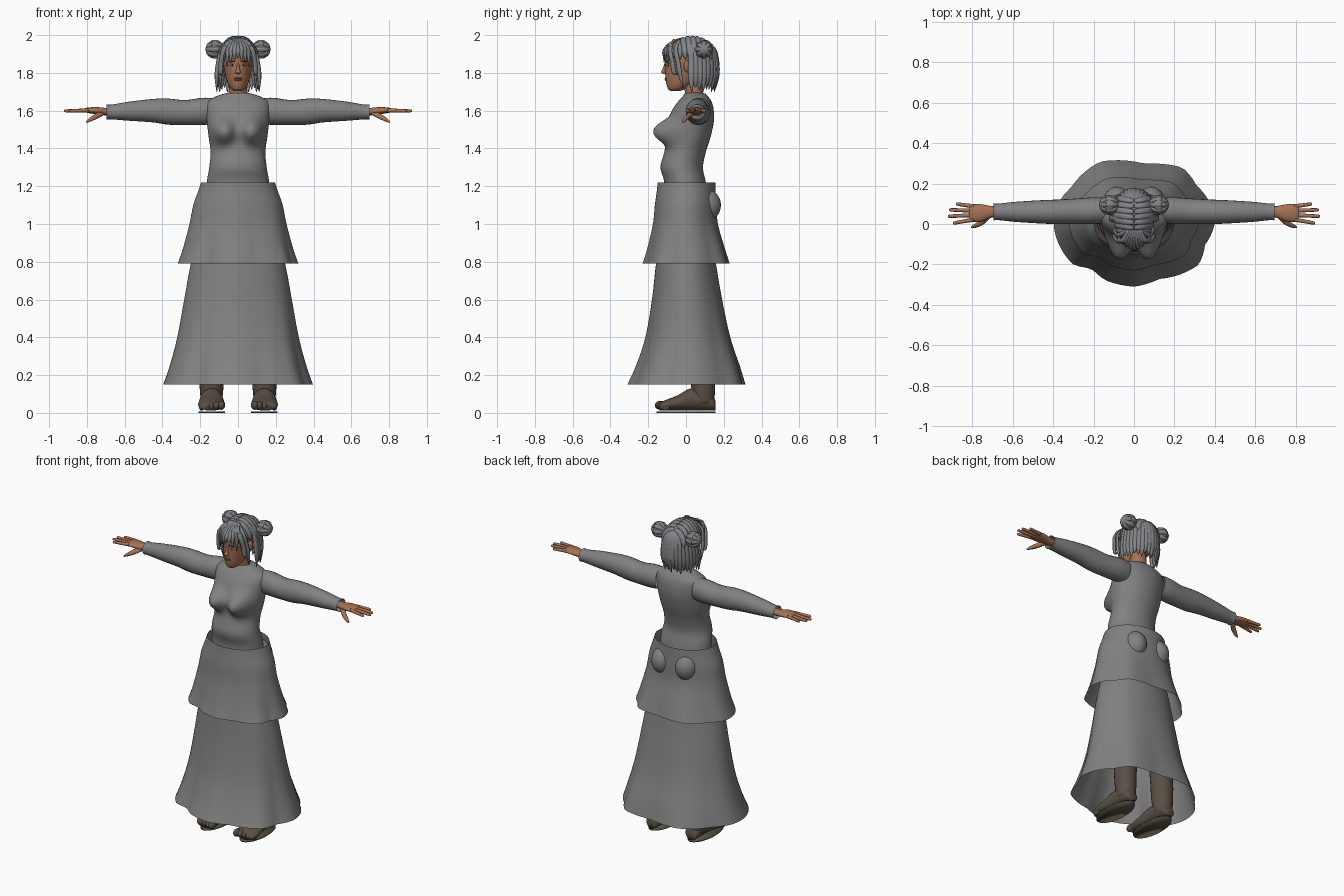
import bpy, bmesh, math
from mathutils import Vector

if "Cube" in bpy.data.objects:
    bpy.data.objects.remove(bpy.data.objects["Cube"])


def material(name, r, g, b):
    m = bpy.data.materials.new(name)
    m.use_nodes = True
    m.diffuse_color = (r, g, b, 1)
    node = m.node_tree.nodes["Principled BSDF"]
    node.inputs["Base Color"].default_value = (r, g, b, 1)
    node.inputs["Roughness"].default_value = 0.8
    return m


CLOTH = material("grey cloth", 0.22, 0.22, 0.22)
HAIR = material("cool grey hair", 0.22, 0.23, 0.24)
SKIN = material("brown skin", 0.38, 0.17, 0.09)
BOOT = material("dark brown leather", 0.1, 0.08, 0.06)
LIP = material("dark lip", 0.27, 0.1, 0.07)
EYE = material("pale eye", 0.45, 0.42, 0.4)
IRIS = material("dark iris", 0.04, 0.03, 0.025)


def finish(name, bm, mat):
    bmesh.ops.recalc_face_normals(bm, faces=bm.faces)
    me = bpy.data.meshes.new(name)
    bm.to_mesh(me)
    bm.free()
    me.materials.append(mat)
    me.shade_smooth()
    ob = bpy.data.objects.new(name, me)
    bpy.context.collection.objects.link(ob)


def smooth_rows(rows, sub):
    """Catmull-Rom interpolation of rows of numbers."""
    out = []
    for i in range(len(rows) - 1):
        a, b, c, d = (rows[max(0, min(len(rows) - 1, i + k))] for k in (-1, 0, 1, 2))
        for j in range(sub):
            t = j / sub
            out.append([q + 0.5 * t * (r - p + t * (2 * p - 5 * q + 4 * r - s + t * (3 * (q - r) + s - p)))
                        for p, q, r, s in zip(a, b, c, d)])
    return out + [list(rows[-1])]


def loft(name, rings, mat, sides=24, sub=4, caps=True, tweak=None):
    """Skin over ellipses, each given as (centre, first radius vector, second radius vector)."""
    rows = smooth_rows([[*c, *u, *v] for c, u, v in rings], sub)
    bm = bmesh.new()
    loops = []
    for row in rows:
        c, u, v = Vector(row[:3]), Vector(row[3:6]), Vector(row[6:])
        loop = []
        for k in range(sides):
            t = math.tau * k / sides
            co = c + u * math.cos(t) + v * math.sin(t)
            loop.append(bm.verts.new(tweak(co, c, t) if tweak else co))
        loops.append(loop)
    for a, b in zip(loops, loops[1:]):
        for k in range(sides):
            n = (k + 1) % sides
            bm.faces.new((a[k], a[n], b[n], b[k]))
    if caps:
        bm.faces.new(loops[0])
        bm.faces.new(loops[-1])
    finish(name, bm, mat)


def ball(name, loc, size, mat, cut=None):
    bm = bmesh.new()
    bmesh.ops.create_uvsphere(bm, u_segments=24, v_segments=16, radius=1)
    for v in bm.verts:
        v.co = Vector(loc) + v.co * Vector(size)
    if cut:
        bmesh.ops.delete(bm, geom=[v for v in bm.verts if cut(v.co)], context='VERTS')
    finish(name, bm, mat)


def upright(rows):
    """Rows of (z, half width, front y, back y) as horizontal rings."""
    return [((0, (f + b) / 2, z), (w, 0, 0), (0, (b - f) / 2, 0)) for z, w, f, b in rows]


# Bodice with a shaped bust
def bust(co, c, t):
    if co.y < c.y:
        for x in (-0.08, 0.08):
            d = ((co.x - x) / 0.062) ** 2 + ((co.z - 1.49) / 0.062) ** 2
            co.y -= 0.088 * math.exp(-d ** 1.3)
    return co


loft("bodice", upright([
    (1.12, .17, -.12, .12), (1.22, .165, -.115, .105), (1.3, .152, -.135, .09), (1.38, .145, -.115, .105),
    (1.46, .155, -.1, .13), (1.54, .165, -.095, .147), (1.6, .17, -.075, .147), (1.645, .165, -.045, .137),
    (1.672, .125, -.02, .12), (1.688, .08, -.01, .105), (1.695, .05, 0, .085)]),
    CLOTH, sides=64, sub=5, tweak=bust)

# Skirt tiers with an uneven wavy hem: (angle in degrees, radius factor)
HEM = [(0, 1), (18, 1.01), (40, 1.01), (57, 1.11), (82, 1), (112, 1.11), (142, .99), (162, 1.01),
       (176, 1), (199, .985), (221, .99), (233, .88), (249, .965), (270, 1), (290, .93),
       (305, .985), (321, 1.03), (340, .94), (360, 1)]


def hem_factor(t):
    deg = math.degrees(t)
    for (a, p), (b, q) in zip(HEM, HEM[1:]):
        if deg <= b:
            return p + (q - p) * (deg - a) / (b - a)


def skirt(name, rows, power):
    low, high = rows[0][0], rows[-1][0]

    def wave(co, c, t):
        k = max(0.0, (high - co.z) / (high - low)) ** power
        return c + (co - c) * (1 + (hem_factor(t) - 1) * k)
    loft(name, upright(rows), CLOTH, sides=72, sub=4, caps=False, tweak=wave)


skirt("lower_skirt", [(.15, .397, -.31, .3), (.25, .362, -.265, .275), (.4, .322, -.215, .23),
                      (.6, .285, -.18, .19), (.78, .252, -.16, .16), (1.0, .2, -.13, .13)], 2)
skirt("upper_skirt", [(.79, .32, -.23, .22), (.87, .292, -.205, .2), (1.0, .257, -.175, .167),
                      (1.1, .237, -.165, .162), (1.17, .212, -.155, .157), (1.22, .195, -.15, .155)], 1.7)

# Hair strand: a flattened tapering lock lying on the head
CROWN = Vector((0, .03, 1.87))


def strand(name, path, width, thick=.009):
    pts = [Vector(p) for p in path]
    rings = []
    for i, p in enumerate(pts):
        along = (pts[min(i + 1, len(pts) - 1)] - pts[max(i - 1, 0)]).normalized()
        out = p - CROWN
        out = (out - along * out.dot(along)).normalized()
        k = .15 if i == len(pts) - 1 else .6 if i == 0 else 1
        rings.append((p, along.cross(out) * width * k, out * thick * k))
    loft(name, rings, HAIR, sides=8, sub=4)


# Head, neck and face
loft("neck", upright([(1.64, .06, -.01, .1), (1.69, .05, -.005, .09), (1.78, .048, -.02, .085)]), SKIN)
loft("head", upright([
    (1.703, .018, -.08, -.035), (1.715, .036, -.095, -.005), (1.745, .054, -.105, .05), (1.79, .067, -.11, .1),
    (1.84, .076, -.113, .125), (1.9, .078, -.115, .135), (1.95, .062, -.09, .115), (1.98, .03, -.04, .07)]),
    SKIN, sides=32)
loft("nose", [((0, -.108, 1.85), (.006, 0, 0), (0, .006, 0)), ((0, -.115, 1.82), (.009, 0, 0), (0, .01, 0)),
              ((0, -.119, 1.803), (.015, 0, 0), (0, .013, 0)), ((0, -.11, 1.793), (.008, 0, 0), (0, .008, 0))],
     SKIN, sides=12)
for name, z in (("lower_lip", 1.763), ("upper_lip", 1.771)):
    ball(name, (0, -.104, z), (.021, .009, .005), LIP)

for s, side in ((1, "left_"), (-1, "right_")):
    ball(side + "eye", (s * .031, -.1, 1.842), (.014, .008, .006), EYE)
    ball(side + "iris", (s * .031, -.106, 1.842), (.005, .004, .005), IRIS)
    ball(side + "brow", (s * .031, -.105, 1.861), (.018, .005, .003), IRIS)
    ball(side + "ear", (s * .084, .008, 1.835), (.013, .02, .032), SKIN)

    # Sleeve
    loft(side + "sleeve", [((s * x, y, z), (0, ry, 0), (0, 0, rz)) for x, y, z, ry, rz in (
        (.13, .067, 1.598, .06, .068), (.19, .066, 1.596, .066, .072), (.28, .063, 1.59, .063, .066),
        (.37, .06, 1.595, .061, .069), (.45, .06, 1.6, .058, .062), (.58, .06, 1.597, .05, .05),
        (.67, .06, 1.593, .041, .039), (.695, .06, 1.593, .043, .041))], CLOTH, caps=False)

    # Hand
    loft(side + "palm", [((s * x, y, z), (0, ry, 0), (0, 0, rz)) for x, y, z, ry, rz in (
        (.64, .06, 1.595, .026, .022), (.7, .06, 1.595, .028, .02), (.75, .055, 1.6, .042, .019),
        (.79, .055, 1.602, .045, .015), (.812, .055, 1.602, .042, .01))], SKIN, sides=16)
    for name, y0, y1, tip in (("index", .022, .004, .895), ("middle", .044, .038, .92),
                              ("ring", .066, .07, .913), ("little", .087, .099, .88)):
        loft(side + name + "_finger", [
            ((s * x, y0 + (y1 - y0) * k, 1.602 - .003 * k), (0, r, 0), (0, 0, r)) for x, k, r in (
                (.79, 0, .011), ((.79 + tip) / 2, .5, .0095), (tip - .008, .95, .008), (tip, 1, .003))],
            SKIN, sides=10, sub=3)
    loft(side + "thumb", [((s * x, y, z), (0, r, 0), (s * r * .7, 0, r * .7)) for x, y, z, r in (
        (.715, .045, 1.59, .016), (.75, .01, 1.57, .015), (.782, -.008, 1.552, .011),
        (.803, -.015, 1.538, .004))], SKIN, sides=10)

    # Leg, foot, toes and sole
    loft(side + "leg", [((s * x, y, z), (r, 0, 0), (0, r, 0)) for x, y, z, r in (
        (.14, .095, .05, .055), (.14, .09, .15, .064), (.138, .085, .3, .068), (.13, .07, .5, .07),
        (.11, .04, .8, .08), (.1, .02, 1.05, .085))], BOOT)
    loft(side + "foot", [((s * .14, y, (top + .012) / 2), (w, 0, 0), (0, 0, (top - .012) / 2)) for y, w, top in (
        (.157, .025, .06), (.14, .045, .09), (.08, .055, .125), (.02, .06, .128), (-.04, .068, .095),
        (-.09, .072, .075), (-.125, .066, .06), (-.14, .05, .045))], BOOT)
    for i in range(5):
        ball(side + "toe_%d" % (i + 1), (s * (.088 + .026 * i), -.135 + .007 * i, .04 - .002 * i),
             (.019 - .001 * i, .03, .024 - .001 * i), BOOT)
    loft(side + "sole", [((s * .14, 0, z), (.07, 0, 0), (0, .155, 0)) for z in (0, .008)], BOOT, sub=1)

    # Rounded seat showing through the skirt back
    ball(side + "seat", (s * .085, .1, 1.1), (.07, .085, .088), CLOTH)

    # Coiled hair bun
    hub = Vector((s * .122, .095, 1.925))
    ball(side + "bun", hub, (.04, .045, .046), HAIR)
    for i in range(4):
        tilt = math.pi * i / 4
        a = Vector((s * .35, math.cos(tilt), math.sin(tilt))).normalized()
        b = Vector((s, -.35 * math.cos(tilt), -.35 * math.sin(tilt))).normalized()
        spokes = [a * math.cos(math.tau * k / 12) + b * math.sin(math.tau * k / 12) for k in range(13)]
        loft(side + "bun_coil_%d" % i, [(hub + d * .042, d * .008, a.cross(b) * .013) for d in spokes],
             HAIR, sides=8, sub=2)

    # Locks combed sideways from the centre parting
    for i in range(8):
        y = -.075 + .027 * i
        k = math.sqrt(1 - ((y - .03) / .137) ** 2)
        arc = [(s * .1 * k * math.sin(a), y + .012 * a, 1.87 + .122 * k * math.cos(a))
               for a in (.02, .4, .8, 1.2, 1.55)]
        strand(side + "parted_lock_%d" % i, arc, .017)

    # Long locks framing the face
    for i, (y, end) in enumerate(((-.085, 1.79), (-.055, 1.72))):
        strand(side + "face_lock_%d" % i, [
            (s * .03, y + .02, 1.975), (s * .075, y, 1.925), (s * .09, y + .012, 1.86),
            (s * .094, y + .022, 1.8), (s * .09, y + .04, end)], .014)

# Hair cap leaving the face open
ball("hair_cap", CROWN, (.097, .133, .12), HAIR, cut=lambda p: p.z < 1.77 or (p.y < .02 and p.z < 1.89))

# Bob of straight locks around the back and sides
for i in range(19):
    phi = math.radians(-90 + 10 * i)
    x, y = math.sin(phi), math.cos(phi)
    strand("bob_lock_%d" % i, [
        (x * .04, .03 + y * .055, 1.98), (x * .085, .03 + y * .115, 1.93), (x * .104, .03 + y * .135, 1.86),
        (x * .113, .03 + y * .135, 1.78), (x * .112, .03 + y * .12, 1.7 + .012 * (i % 3))], .019, .011)

# Fringe
for i in range(9):
    x = -.072 + .018 * i
    dip = .05 * abs(x) / .072 + .01 * (i % 2)
    strand("fringe_lock_%d" % i, [
        (x * .4, -.03, 1.982), (x * .8, -.085, 1.955), (x, -.118 + 9 * x * x, 1.915),
        (x * 1.1, -.12 + 9 * x * x, 1.88 - dip)], .013, .007)
